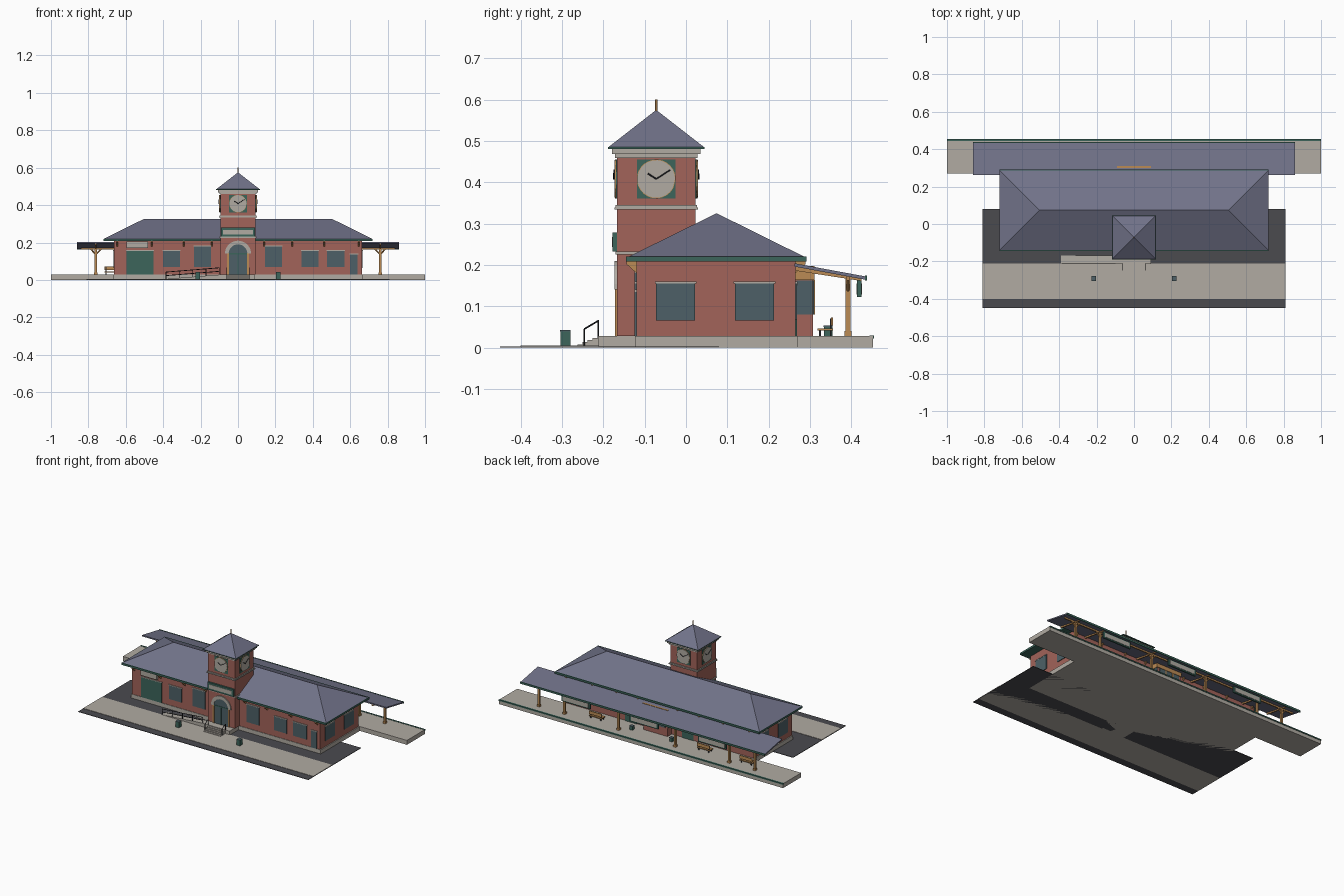
import bpy, bmesh, math
from mathutils import Matrix, Vector

cube = bpy.data.objects.get("Cube")
if cube:
    bpy.data.objects.remove(cube)


def material(name, r, g, b):
    m = bpy.data.materials.new(name)
    m.use_nodes = True
    m.diffuse_color = (r, g, b, 1)
    m.node_tree.nodes["Principled BSDF"].inputs["Base Color"].default_value = (r, g, b, 1)
    return m


BRICK = material("red brick", .36, .125, .1)
ROOF = material("slate roof", .165, .17, .25)
STONE = material("pale stone", .44, .41, .365)
TAR = material("asphalt", .07, .07, .078)
GREEN = material("green trim", .045, .13, .105)
GLASS = material("window glass", .075, .118, .135)
WOOD = material("warm wood", .5, .26, .09)
DARK = material("dark metal", .02, .022, .028)


def finish(name, bm, mat):
    bmesh.ops.recalc_face_normals(bm, faces=bm.faces)
    mesh = bpy.data.meshes.new(name)
    bm.to_mesh(mesh)
    bm.free()
    mesh.materials.append(mat)
    ob = bpy.data.objects.new(name, mesh)
    bpy.context.collection.objects.link(ob)
    return ob


def box(name, x0, x1, y0, y1, z0, z1, mat):
    bm = bmesh.new()
    bmesh.ops.create_cube(bm, size=1)
    bmesh.ops.scale(bm, vec=(x1 - x0, y1 - y0, z1 - z0), verts=bm.verts)
    bmesh.ops.translate(bm, vec=((x0 + x1) / 2, (y0 + y1) / 2, (z0 + z1) / 2), verts=bm.verts)
    return finish(name, bm, mat)


def prism(name, outline, axis, a, b, mat):
    """Extrude a flat outline along an axis from a to b."""
    place = {"X": lambda u, v: (a, u, v), "Y": lambda u, v: (u, a, v)}[axis]
    step = {"X": (b - a, 0, 0), "Y": (0, b - a, 0)}[axis]
    bm = bmesh.new()
    face = bm.faces.new([bm.verts.new(place(u, v)) for u, v in outline])
    ext = bmesh.ops.extrude_face_region(bm, geom=[face], use_keep_orig=True)
    bmesh.ops.translate(bm, vec=step, verts=[v for v in ext["geom"] if isinstance(v, bmesh.types.BMVert)])
    return finish(name, bm, mat)


def hull(name, points, mat):
    bm = bmesh.new()
    for p in points:
        bm.verts.new(p)
    bmesh.ops.convex_hull(bm, input=bm.verts)
    return finish(name, bm, mat)


def bar(name, p, q, r, mat, sides=6):
    p, q = Vector(p), Vector(q)
    d = q - p
    bm = bmesh.new()
    m = Matrix.Translation((p + q) / 2) @ d.to_track_quat("Z", "Y").to_matrix().to_4x4()
    bmesh.ops.create_cone(bm, cap_ends=True, segments=sides, radius1=r, radius2=r, depth=d.length, matrix=m)
    return finish(name, bm, mat)


def arc(r, cz, n=16, start=0, end=math.pi):
    return [(r * math.cos(start + (end - start) * i / n), cz + r * math.sin(start + (end - start) * i / n))
            for i in range(n + 1)]


# Ground and platform
box("asphalt_lot", -.81, .81, -.45, .08, 0, .003, TAR)
box("sidewalk", -.81, .81, -.4, -.21, 0, .005, STONE)
box("building_slab", -.668, .668, -.123, .28, 0, .028, STONE)
box("platform", -1, 1, .27, .452, 0, .028, STONE)
box("platform_edge_stripe", -1, 1, .444, .455, .022, .0295, GREEN)

# Main hall and hipped roof
box("hall_walls", -.662, .662, -.12, .265, .028, .212, BRICK)
X, Y0, Y1 = .72, -.145, .292
box("eave_gutter", -X, X, Y0, Y1, .208, .22, GREEN)
hull("hall_roof", [(x, y, .219) for x in (-X, X) for y in (Y0 + .004, Y1 - .004)]
     + [(-.505, .074, .325), (.505, .074, .325)], ROOF)
for x in (-.645, -.46, -.29, -.14, .14, .29, .46, .645):
    for wall, tip in ((-.12, -.144), (.265, .289)):
        prism("eave_bracket", [(wall, .18), (wall, .209), (tip, .209), (tip, .202)], "X", x - .004, x + .004, WOOD)


# Openings on the four walls
def opening(name, wall, a, b, z0, z1, mat):
    t = .004
    if wall in ("front", "back"):
        y = -.12 if wall == "front" else .265
        box(name, a, b, y - t, y + t, z0, z1, mat)
        box("lintel", a - .003, b + .003, y - t - .001, y + t + .001, z1, z1 + .005, STONE)
    else:
        x = .662 if wall == "left" else -.662
        box(name, x - t, x + t, a, b, z0, z1, mat)
        box("lintel", x - t - .001, x + t + .001, a - .003, b + .003, z1, z1 + .005, STONE)


for a, b, top in ((-.4, -.31, .155), (-.235, -.145, .18), (.145, .235, .18), (.34, .43, .155), (.475, .57, .155)):
    opening("front_window", "front", a, b, .068, top, GLASS)
opening("freight_door", "front", -.595, -.452, .028, .155, GREEN)
opening("side_entry_door", "front", .6, .64, .028, .135, GLASS)
box("freight_sign", -.595, -.48, -.132, -.12, .17, .206, STONE)
for wall in ("left", "right"):
    opening("end_window", wall, -.072, .022, .065, .155, GLASS)
    opening("end_window", wall, .118, .213, .065, .155, GLASS)
for s in (-1, 1):
    for c in (.35, .53):
        opening("back_window", "back", s * c - .045, s * c + .045, .068, .155, GLASS)
    opening("back_door", "back", s * .2 - .04, s * .2 + .04, .028, .15, GREEN)

# Ticket bay facing the platform
box("bay_walls", -.085, .085, .26, .307, .028, .17, BRICK)
box("bay_glazing_sides", -.088, .088, .267, .306, .08, .162, GLASS)
box("bay_glazing_back", -.07, .07, .3, .31, .08, .162, GLASS)
box("bay_cornice", -.09, .09, .26, .311, .163, .197, WOOD)
for x in (-.025, .025):
    box("bay_mullion", x - .003, x + .003, .305, .312, .08, .163, WOOD)

# Clock tower
CY, H = -.072, .0945


def ring(name, r, z0, z1, mat):
    return box(name, -r, r, CY - r, CY + r, z0, z1, mat)


ring("tower_shaft", H, .028, .465, BRICK)
for r, z0, z1 in ((H + .004, .225, .232), (H + .007, .334, .339), (H + .004, .339, .345),
                  (H + .005, .459, .468), (H + .013, .468, .481)):
    ring("tower_band", r, z0, z1, STONE)
ring("tower_eave", .117, .481, .485, GREEN)
hull("tower_roof", [(x, CY + y, .484) for x in (-.117, .117) for y in (-.117, .117)] + [(0, CY, .575)], ROOF)
bar("finial", (0, CY, .57), (0, CY, .6), .003, WOOD)

F = CY - H
for k in range(4):
    zc = .408
    parts = [box("clock_panel", -.047, .047, F - .003, F + .003, .361, .455, GREEN),
             prism("clock_rim", arc(.047, zc, 24, 0, math.tau * 23 / 24)[:-1], "Y", F - .005, F, WOOD),
             prism("clock_face", arc(.0455, zc, 24, 0, math.tau * 23 / 24)[:-1], "Y", F - .007, F, STONE),
             bar("hour_hand", (0, F - .008, zc), (-.02, F - .008, zc + .013), .0018, DARK),
             bar("minute_hand", (0, F - .008, zc), (.034, F - .008, zc + .022), .0015, DARK)]
    turn = Matrix.Translation((0, CY, 0)) @ Matrix.Rotation(k * math.pi / 2, 4, "Z") @ Matrix.Translation((0, -CY, 0))
    for p in parts:
        p.data.transform(turn)

# Arched entrance and sign board
prism("entrance_door", [(-.05, .028)] + arc(.05, .14)[::-1] + [(.05, .028)], "Y", F - .003, F + .003, GLASS)
prism("entrance_arch", arc(.07, .14) + arc(.05, .14)[::-1], "Y", F - .006, F + .003, STONE)
for x in (-.053, .053):
    box("entrance_column", x - .005, x + .005, F - .005, F + .002, .028, .145, WOOD)
box("door_mullion", -.002, .002, F - .005, F, .028, .14, GREEN)
box("door_transom", -.049, .049, F - .005, F, .137, .143, GREEN)
box("name_board", -.092, .092, F - .011, F, .232, .279, GREEN)
box("name_board_panel", -.08, .08, F - .013, F, .243, .268, STONE)

# Landing, steps, ramp and railings
box("landing", -.1, .09, -.213, -.12, 0, .028, STONE)
for i in range(4):
    box("entrance_step", -.06, .06, -.226 - .012 * i, -.2, 0, .023 - .005 * i, STONE)
prism("ramp", [(-.39, .002), (-.1, .002), (-.1, .028), (-.39, .005)], "Y", -.213, -.168, STONE)
for lift in (.018, .037):
    bar("ramp_rail", (-.385, -.212, .005 + lift), (-.1, -.212, .028 + lift), .002, DARK)
for i in range(5):
    x, z = -.385 + .07125 * i, .005 + .00575 * i
    bar("ramp_post", (x, -.212, z), (x, -.212, z + .038), .002, DARK)
for x in (-.06, .06):
    bar("step_rail", (x, -.212, .065), (x, -.246, .045), .002, DARK)
    bar("step_post", (x, -.212, .028), (x, -.212, .065), .002, DARK)
    bar("step_post", (x, -.246, .005), (x, -.246, .045), .002, DARK)


# Litter bins
def bin_at(x, y, z, w, h):
    box("litter_bin", x - w, x + w, y - w, y + w, z, z + h, GREEN)
    box("litter_bin_lid", x - w - .001, x + w + .001, y - w - .001, y + w + .001, z + h, z + h + .003, GLASS)


for x in (-.215, .215):
    bin_at(x, -.292, .004, .012, .035)
for x in (-.14, .14):
    bin_at(x, .344, .028, .01, .022)

# Platform canopy
prism("canopy_roof", [(.262, .204), (.435, .172), (.435, .164), (.262, .196)], "X", -.86, .86, ROOF)
box("canopy_fascia", -.861, .861, .433, .438, .162, .174, GREEN)
box("canopy_beam", -.84, .84, .388, .396, .162, .172, WOOD)
for x in (-.76, -.58, -.2, .2, .58, .76):
    box("canopy_post", x - .006, x + .006, .386, .398, .028, .17, WOOD)
    box("post_base", x - .009, x + .009, .383, .401, .028, .04, WOOD)
    prism("canopy_rafter", [(.265, .196), (.425, .167), (.425, .161), (.265, .186)], "X", x - .004, x + .004, WOOD)
    for s in (-1, 1):
        bar("post_brace", (x, .392, .135), (x + s * .028, .392, .166), .004, WOOD)

# Hanging platform signs
for x in (-.48, 0, .48):
    box("platform_sign_frame", x - .1, x + .1, .414, .424, .122, .162, GREEN)
    box("platform_sign_panel", x - .09, x + .09, .412, .426, .129, .155, STONE)
    for s in (-.08, .08):
        bar("sign_hanger", (x + s, .419, .16), (x + s, .419, .168), .002, DARK)

# Benches
for x in (-.67, -.37, .39):
    box("bench_seat", x - .045, x + .045, .318, .356, .041, .046, WOOD)
    box("bench_back", x - .045, x + .045, .351, .356, .053, .073, WOOD)
    for s in (-.035, .035):
        box("bench_leg", x + s - .003, x + s + .003, .322, .327, .028, .042, DARK)
        box("bench_upright", x + s - .003, x + s + .003, .348, .352, .028, .07, DARK)
